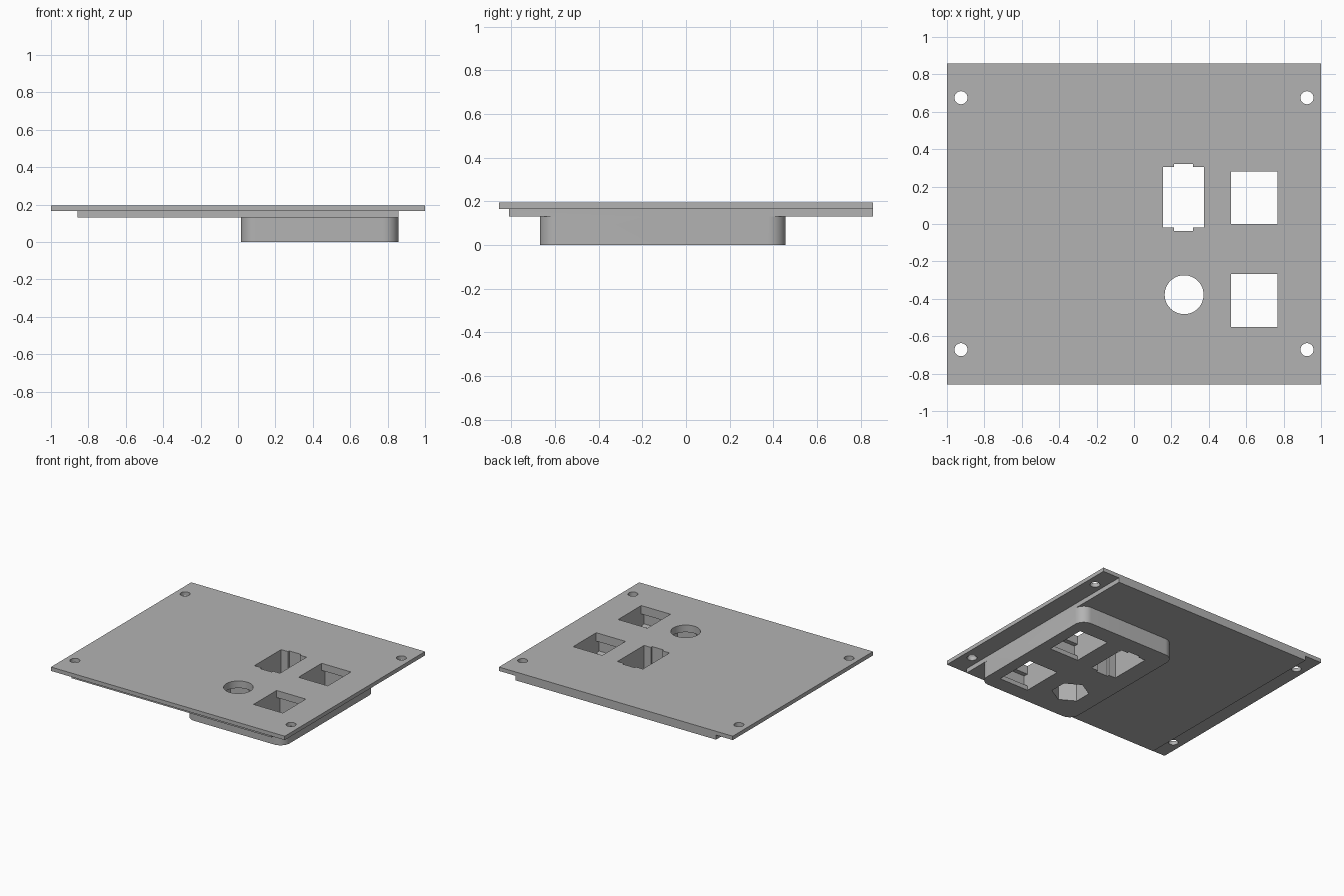
import bpy, bmesh, math

default = bpy.data.objects.get("Cube")
if default:
    bpy.data.objects.remove(default, do_unlink=True)

grey = bpy.data.materials.new("plain_grey")
grey.use_nodes = True
colour = (0.45, 0.45, 0.45, 1)
grey.diffuse_color = colour
grey.node_tree.nodes["Principled BSDF"].inputs["Base Color"].default_value = colour


def prism(name, outline, z0, z1):
    """Extrude a flat outline from z0 up to z1."""
    bm = bmesh.new()
    base = bm.faces.new([bm.verts.new((x, y, z0)) for x, y in outline])
    top = bmesh.ops.extrude_face_region(bm, geom=[base])["geom"]
    verts = [g for g in top if isinstance(g, bmesh.types.BMVert)]
    bmesh.ops.translate(bm, verts=verts, vec=(0, 0, z1 - z0))
    bmesh.ops.recalc_face_normals(bm, faces=bm.faces)
    mesh = bpy.data.meshes.new(name)
    bm.to_mesh(mesh)
    bm.free()
    mesh.materials.append(grey)
    obj = bpy.data.objects.new(name, mesh)
    bpy.context.collection.objects.link(obj)
    return obj


def rect(x0, x1, y0, y1):
    return [(x0, y0), (x1, y0), (x1, y1), (x0, y1)]


def ring(cx, cy, r, n, turn=0.0):
    angles = [turn + math.tau * i / n for i in range(n)]
    return [(cx + r * math.cos(a), cy + r * math.sin(a)) for a in angles]


def rounded(x0, x1, y0, y1, r, n=10):
    corners = [(x1 - r, y1 - r), (x0 + r, y1 - r), (x0 + r, y0 + r), (x1 - r, y0 + r)]
    return [(cx + r * math.cos(a), cy + r * math.sin(a))
            for k, (cx, cy) in enumerate(corners)
            for a in [(k + i / n) * math.pi / 2 for i in range(n + 1)]]


def combine(body, tools, operation):
    """Apply booleans to the body and discard the tools."""
    bpy.context.view_layer.objects.active = body
    for tool in tools:
        mod = body.modifiers.new("join_or_cut", "BOOLEAN")
        mod.operation = operation
        mod.solver = "EXACT"
        mod.object = tool
        tool.hide_render = True
        bpy.ops.object.modifier_apply(modifier=mod.name)
        bpy.data.objects.remove(tool, do_unlink=True)


# Cover plate, stepped backing and rounded housing
panel = prism("panel", rect(-1, 1, -0.857, 0.857), 0.165, 0.195)
backing = prism("backing", rect(-0.857, 0.857, -0.812, 0.857), 0.13, 0.18)
housing = prism("housing", rounded(0.015, 0.857, -0.67, 0.457, 0.08), 0, 0.15)
combine(panel, [backing, housing], "UNION")

cutters = []
# Corner screw holes
for x in (-0.925, 0.925):
    for y in (-0.672, 0.675):
        cutters.append(prism("screw_hole", ring(x, y, 0.035, 32), -0.1, 0.3))

# Switch opening with a tab slot at each end
cutters.append(prism("switch_opening", [
    (0.155, -0.02), (0.215, -0.02), (0.215, -0.037), (0.315, -0.037),
    (0.315, -0.02), (0.373, -0.02), (0.373, 0.305), (0.315, 0.305),
    (0.315, 0.32), (0.215, 0.32), (0.215, 0.305), (0.155, 0.305)], -0.1, 0.3))

# Round opening with a hexagonal nut pocket behind
cutters.append(prism("round_opening", ring(0.268, -0.378, 0.104, 48), -0.1, 0.3))
cutters.append(prism("nut_pocket", ring(0.268, -0.378, 0.132, 6, math.pi / 6), -0.1, 0.14))

# Two jack openings with clip recesses behind the front lip
for y in (0.0, -0.55):
    x0, x1 = 0.518, 0.768
    cutters.append(prism("jack_opening", rect(x0, x1, y, y + 0.282), -0.1, 0.3))
    cutters.append(prism("clip_recess", rect(x0, x1, y + 0.2, y + 0.325), -0.1, 0.14))
    catch = prism("clip_catch", rect(x0, x1, y - 0.035, y + 0.1), 0.04, 0.13)
    for v in catch.data.vertices:  # sloped catch floor
        if v.co.z < 0.1 and v.co.y > y:
            v.co.z -= 0.02
    cutters.append(catch)

combine(panel, cutters, "DIFFERENCE")

bpy.ops.object.select_all(action="DESELECT")
panel.select_set(True)
bpy.context.view_layer.objects.active = panel
bpy.ops.object.shade_smooth_by_angle(angle=math.radians(30))
